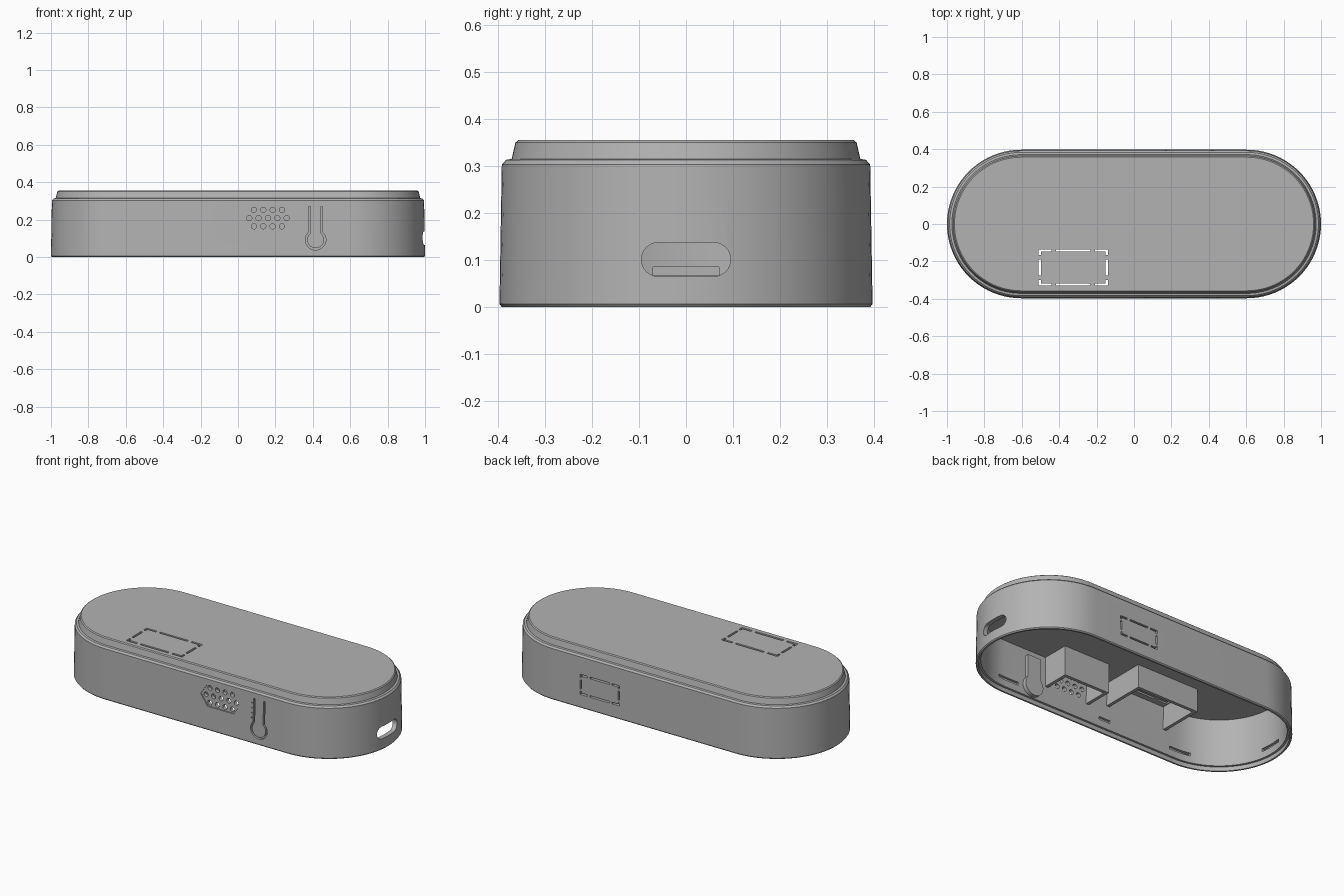
import bpy, bmesh, math

if "Cube" in bpy.data.objects:
    bpy.data.objects.remove(bpy.data.objects["Cube"])

grey = bpy.data.materials.new("plain grey")
grey.use_nodes = True
colour = (0.45, 0.45, 0.45, 1)
grey.diffuse_color = colour
grey.node_tree.nodes["Principled BSDF"].inputs["Base Color"].default_value = colour

HALF_STRAIGHT = 0.603
CEILING = 0.31


def finish(name, bm, smooth=False):
    bmesh.ops.recalc_face_normals(bm, faces=bm.faces)
    mesh = bpy.data.meshes.new(name)
    bm.to_mesh(mesh)
    bm.free()
    mesh.materials.append(grey)
    ob = bpy.data.objects.new(name, mesh)
    bpy.context.collection.objects.link(ob)
    return ob


def activate(ob):
    bpy.ops.object.select_all(action='DESELECT')
    ob.select_set(True)
    bpy.context.view_layer.objects.active = ob


def prism(bm, pts, axis, lo, hi):
    """Extrude a 2D outline along an axis."""
    place = {'x': lambda u, w, t: (t, u, w),
             'y': lambda u, w, t: (u, t, w),
             'z': lambda u, w, t: (u, w, t)}[axis]
    a = [bm.verts.new(place(u, w, lo)) for u, w in pts]
    b = [bm.verts.new(place(u, w, hi)) for u, w in pts]
    bm.faces.new(a)
    bm.faces.new(b[::-1])
    for i in range(len(a)):
        j = (i + 1) % len(a)
        bm.faces.new((a[i], b[i], b[j], a[j]))


def rect(u0, u1, w0, w1):
    return [(u0, w0), (u1, w0), (u1, w1), (u0, w1)]


def arc(u, w, r, start, end, n):
    return [(u + r * math.cos(math.radians(start + (end - start) * i / n)),
             w + r * math.sin(math.radians(start + (end - start) * i / n)))
            for i in range(n + 1)]


def capsule(half, r, u, w, n):
    k = half - r
    return arc(u + k, w, r, -90, 90, n) + arc(u - k, w, r, 90, 270, n)


def dashed_frame(bm, u0, u1, w0, w1, axis, lo, hi, t=0.013):
    """Four L-shaped corner slits and a slit in the middle of each side."""
    cu, cw, hu, hw = (u0 + u1) / 2, (w0 + w1) / 2, (u1 - u0) / 2, (w1 - w0) / 2
    a, b = hu * 0.37, hw * 0.32
    for su in (-1, 1):
        for sw in (-1, 1):
            ell = [(0, 0), (a, 0), (a, t), (t, t), (t, b), (0, b)]
            prism(bm, [(cu + su * (hu - p), cw + sw * (hw - q)) for p, q in ell], axis, lo, hi)
        eu, ew = cu + su * (hu - t / 2), cw + su * (hw - t / 2)
        prism(bm, rect(eu - t / 2, eu + t / 2, cw - hw * 0.45, cw + hw * 0.45), axis, lo, hi)
        prism(bm, rect(cu - hu * 0.5, cu + hu * 0.5, ew - t / 2, ew + t / 2), axis, lo, hi)


# Hollow shell: stadium rings from the top edge, down the outside, up the inside
profile = [(0.357, 0.355), (0.363, 0.350), (0.371, 0.315), (0.383, 0.313), (0.392, 0.303),
           (0.397, 0.006), (0.392, 0), (0.382, 0), (0.382, 0.025), (0.369, 0.025),
           (0.366, CEILING)]
bm = bmesh.new()
rings = []
for r, z in profile:
    rings.append([bm.verts.new((u, w, z)) for u, w in capsule(HALF_STRAIGHT + r, r, 0, 0, 40)])
for top, low in zip(rings, rings[1:]):
    for i in range(len(top)):
        j = (i + 1) % len(top)
        bm.faces.new((top[i], low[i], low[j], top[j]))
bm.faces.new(rings[0])
bm.faces.new(rings[-1])
shell = finish("shell", bm)

# Shallow hexagonal recess around the vent holes
recess = bmesh.new()
vent_x, vent_z = 0.16, 0.208
prism(recess, [(vent_x + 0.132 * c, vent_z + s) for c, s in
               [(1, 0), (0.66, 0.066), (-0.66, 0.066), (-1, 0), (-0.66, -0.066), (0.66, -0.066)]],
      'y', -0.45, -0.388)

cuts = bmesh.new()
# Vent holes in three staggered rows
for row, count in ((-1, 4), (0, 5), (1, 4)):
    for i in range(count):
        x = vent_x + (i - (count - 1) / 2) * 0.05
        prism(cuts, arc(x, vent_z + row * 0.044, 0.014, 0, 345, 23), 'y', -0.45, -0.34)

# Thermometer outline groove
tx, tz, half, bulb, groove = 0.415, 0.092, 0.033, 0.05, 0.005


def thermometer(offset):
    h, r = half + offset, bulb + offset
    tilt = math.degrees(math.acos(h / r))
    return [(tx - h, 0.27)] + arc(tx, tz, r, 180 - tilt, 360 + tilt, 28) + [(tx + h, 0.27)]


prism(cuts, thermometer(groove) + thermometer(-groove)[::-1], 'y', -0.45, -0.38)
for i in range(4):
    z = 0.15 + i * 0.03
    prism(cuts, rect(tx - half - 0.018, tx - half - 0.008, z, z + 0.006), 'y', -0.45, -0.388)

# Dashed slits in the top and back
dashed_frame(cuts, -0.51, -0.14, -0.33, -0.135, 'z', 0.28, 0.4)
dashed_frame(cuts, 0.165, 0.425, 0.08, 0.20, 'y', 0.34, 0.45, 0.010)

# Cable opening and inner catch slots
prism(cuts, capsule(0.095, 0.036, 0, 0.101, 12), 'x', 0.9, 1.05)
prism(cuts, rect(-0.07, 0.07, 0.067, 0.085), 'x', -0.985, -0.94)
for x, w in ((0.58, 0.07), (-0.1, 0.04), (-0.63, 0.07)):
    for side in (-1, 1):
        prism(cuts, rect(x - w, x + w, 0.067, 0.085), 'y', *sorted((side * 0.35, side * 0.382)))

for name, cutter_bm in (("recess_cutter", recess), ("opening_cutter", cuts)):
    cutter = finish(name, cutter_bm)
    cutter.hide_render = True
    activate(shell)
    mod = shell.modifiers.new(name, 'BOOLEAN')
    mod.operation, mod.solver, mod.object = 'DIFFERENCE', 'EXACT', cutter
    bpy.ops.object.modifier_apply(modifier=name)
    bpy.data.objects.remove(cutter)
activate(shell)
bpy.ops.object.shade_smooth_by_angle(angle=math.radians(25))


# Three-sided pockets hanging from the ceiling against the front wall
def pocket(name, x0, x1, y1, z0, t=0.02):
    bm = bmesh.new()
    y0 = -0.372
    prism(bm, [(x0, y0), (x0, y1), (x1, y1), (x1, y0), (x1 - t, y0), (x1 - t, y1 - t),
               (x0 + t, y1 - t), (x0 + t, y0)], 'z', z0, CEILING + 0.005)
    finish(name, bm)


pocket("sensor_pocket", 0.01, 0.32, -0.2, 0.13)
pocket("display_pocket", -0.535, -0.115, -0.1, 0.17)

# Backing behind the thermometer groove
bm = bmesh.new()
prism(bm, thermometer(0.012), 'y', -0.376, -0.345)
backing = finish("thermometer_backing", bm)
activate(backing)
bpy.ops.object.shade_smooth_by_angle(angle=math.radians(25))
